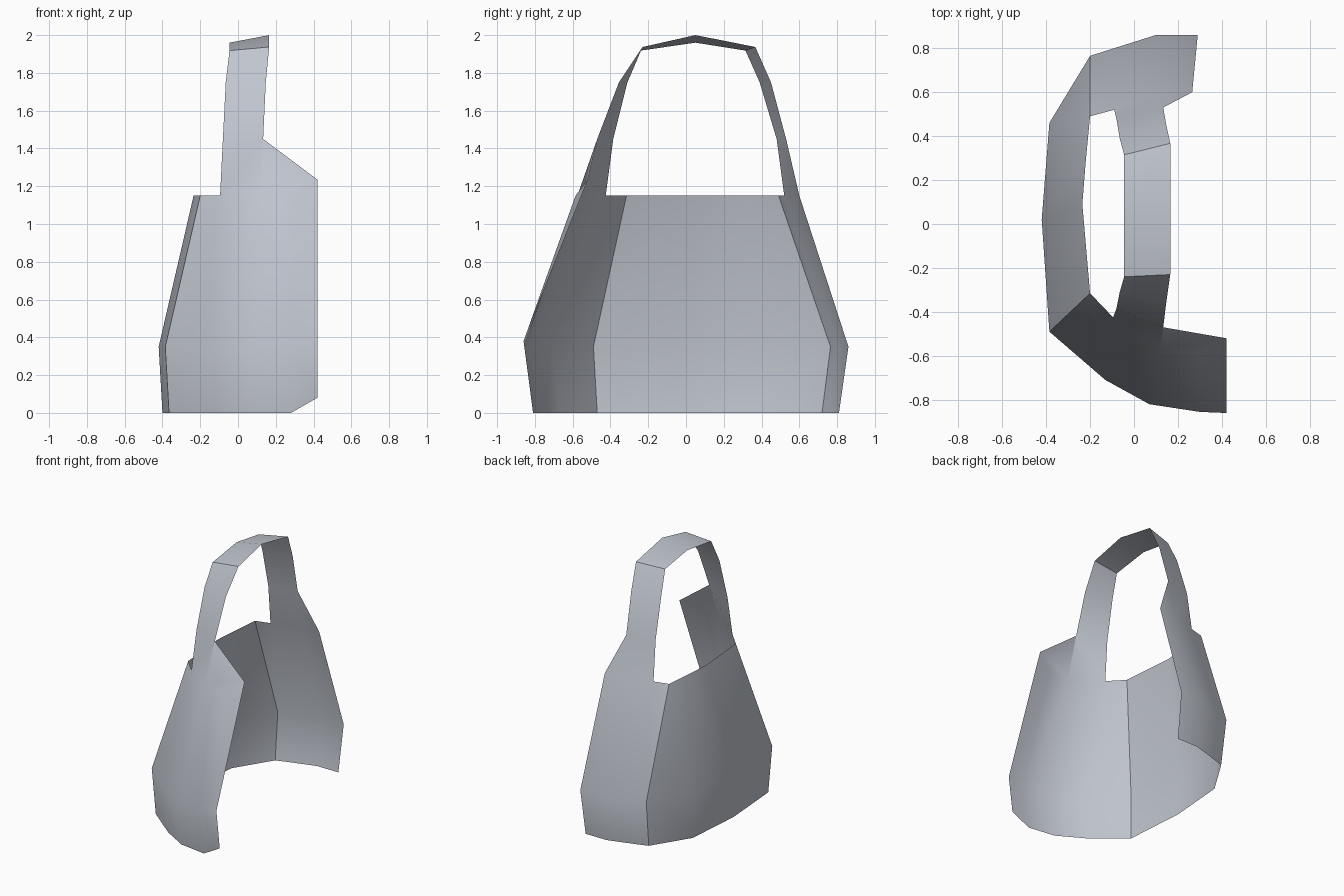
import bpy
import bmesh
import math
from mathutils import Vector

default_cube = bpy.data.objects.get("Cube")
if default_cube:
    bpy.data.objects.remove(default_cube, do_unlink=True)

# Single flat colour
grey = bpy.data.materials.new("pale_blue_grey")
grey.use_nodes = True
colour = (0.53, 0.56, 0.62, 1.0)
grey.diffuse_color = colour
grey.node_tree.nodes["Principled BSDF"].inputs["Base Color"].default_value = colour

HEM, BELLY, RIM = 0.0, 0.35, 1.15


def column(hem, belly, rim):
    """Vertical line of three points at the hem, belly and rim heights."""
    return [Vector((*xy, z)) for xy, z in zip((hem, belly, rim), (HEM, BELLY, RIM))]


def add_face(bm, points):
    bm.faces.new([bm.verts.new(p) for p in points])


def loft(bm, lines):
    """Skin neighbouring lines of equal length with quads."""
    for a, b in zip(lines, lines[1:]):
        for i in range(len(a) - 1):
            add_face(bm, (a[i], b[i], b[i + 1], a[i + 1]))


# Front panel, from the free edge to the side corner
front_edge = [Vector(p) for p in ((0.42, -0.82, 0.08), (0.42, -0.86, 0.38), (0.42, -0.52, 1.235))]
front_panel = [
    front_edge,
    column((0.28, -0.81), (0.30, -0.855), (0.28, -0.585)),
    column((0.07, -0.78), (0.07, -0.82), (0.12, -0.575)),
    column((-0.12, -0.67), (-0.13, -0.71), (-0.095, -0.425)),
]
front_corner = column((-0.365, -0.47), (-0.385, -0.49), (-0.20, -0.315))

# Gently bowed side wall
side_wall = [
    column((-0.40, 0.0), (-0.42, 0.02), (-0.235, 0.09)),
    column((-0.365, 0.44), (-0.385, 0.46), (-0.22, 0.28)),
]

# Back panel, from the side corner to the free edge
back_corner = column((-0.19, 0.72), (-0.20, 0.765), (-0.20, 0.49))
back_panel = [
    column((-0.09, 0.753), (-0.09, 0.80), (-0.09, 0.52)),
    column((0.10, 0.81), (0.10, 0.86), (0.12, 0.595)),
    column((0.28, 0.81), (0.29, 0.86), (0.265, 0.60)),
]

# Handle edges, arching from the front panel to the back panel
inner_arch = [front_panel[3][2]] + [Vector(p) for p in (
    (-0.08, -0.385, 1.45), (-0.065, -0.31, 1.75), (-0.045, -0.24, 1.918),
    (-0.045, 0.05, 1.96),
    (-0.045, 0.315, 1.918), (-0.065, 0.39, 1.75), (-0.08, 0.48, 1.45),
)] + [back_panel[0][2]]
outer_arch = [front_panel[2][2]] + [Vector(p) for p in (
    (0.133, -0.47, 1.45), (0.147, -0.355, 1.75), (0.165, -0.23, 1.937),
    (0.165, 0.05, 2.0),
    (0.165, 0.367, 1.937), (0.147, 0.45, 1.75), (0.133, 0.53, 1.45),
)] + [back_panel[1][2]]

bm = bmesh.new()
loft(bm, front_panel + [front_corner] + side_wall + [back_corner] + back_panel)
loft(bm, [inner_arch, outer_arch])

# Sloping shoulders beside the handle
add_face(bm, (outer_arch[0], front_panel[1][2], front_edge[2], outer_arch[1]))
add_face(bm, (outer_arch[-1], back_panel[2][2], outer_arch[-2]))

# Weld the parts into one open sheet
bmesh.ops.remove_doubles(bm, verts=bm.verts, dist=0.001)
bmesh.ops.recalc_face_normals(bm, faces=bm.faces)
mesh = bpy.data.meshes.new("wrap_shell_with_handle")
bm.to_mesh(mesh)
bm.free()
mesh.materials.append(grey)

shell = bpy.data.objects.new("wrap_shell_with_handle", mesh)
bpy.context.collection.objects.link(shell)
bpy.ops.object.select_all(action="DESELECT")
shell.select_set(True)
bpy.context.view_layer.objects.active = shell
bpy.ops.object.shade_smooth_by_angle(angle=math.radians(32))
